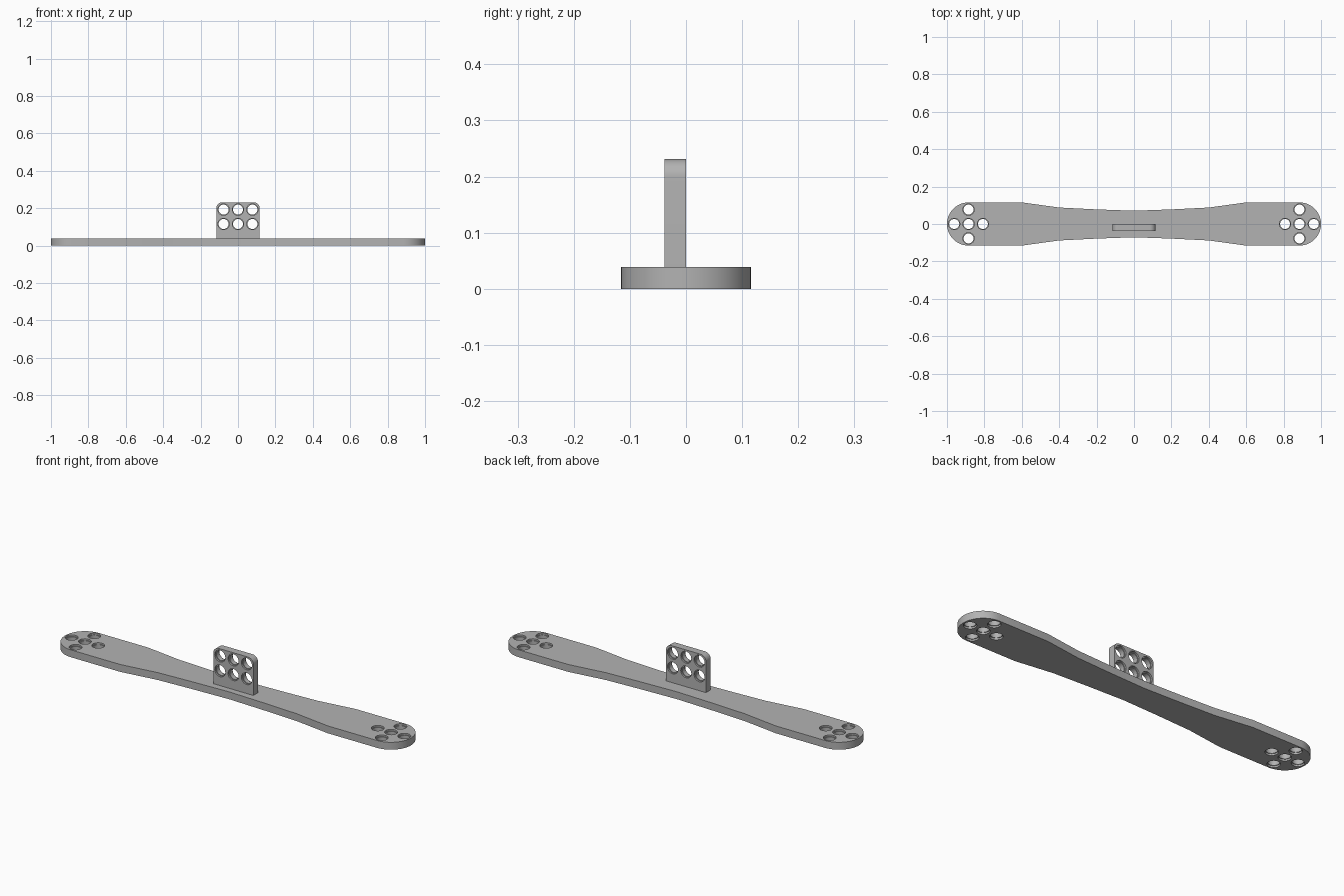
import bpy, bmesh, math
from mathutils import Matrix, Vector

cube = bpy.data.objects.get("Cube")
if cube:
    bpy.data.objects.remove(cube)

THICK = 0.0385      # plate thickness
PITCH = 0.077       # hole spacing
HALF = 0.1155       # half width of beam ends and bracket
BORE, RIM, RIM_DEPTH = 0.0265, 0.0305, 0.0085

grey = bpy.data.materials.new("plain grey")
grey.use_nodes = True
colour = (0.45, 0.45, 0.45, 1)
grey.diffuse_color = colour
grey.node_tree.nodes["Principled BSDF"].inputs["Base Color"].default_value = colour


def arc(cx, cy, r, start, end, steps):
    angles = [math.radians(start + (end - start) * i / steps) for i in range(steps + 1)]
    return [(cx + r * math.cos(a), cy + r * math.sin(a)) for a in angles]


def finish(name, bm):
    bmesh.ops.recalc_face_normals(bm, faces=bm.faces)
    mesh = bpy.data.meshes.new(name)
    bm.to_mesh(mesh)
    bm.free()
    obj = bpy.data.objects.new(name, mesh)
    bpy.context.collection.objects.link(obj)
    return obj


def slab(name, outline):
    """Extrude a flat outline upward by the plate thickness."""
    bm = bmesh.new()
    face = bm.faces.new([bm.verts.new((x, y, 0)) for x, y in outline])
    new = bmesh.ops.extrude_face_region(bm, geom=[face])["geom"]
    verts = [v for v in new if isinstance(v, bmesh.types.BMVert)]
    bmesh.ops.translate(bm, verts=verts, vec=(0, 0, THICK))
    obj = finish(name, bm)
    obj.data.materials.append(grey)
    return obj


def drill(obj, centres):
    """Cut counterbored holes through a slab, with a wider rim on both faces."""
    bm = bmesh.new()
    over = 0.01
    profile = [(0, -over), (RIM, -over), (RIM, RIM_DEPTH), (BORE, RIM_DEPTH),
               (BORE, THICK - RIM_DEPTH), (RIM, THICK - RIM_DEPTH),
               (RIM, THICK + over), (0, THICK + over)]
    for cx, cy in centres:
        verts = [bm.verts.new((cx + r, cy, z)) for r, z in profile]
        edges = [bm.edges.new(pair) for pair in zip(verts, verts[1:])]
        bmesh.ops.spin(bm, geom=verts + edges, cent=(cx, cy, 0), axis=(0, 0, 1),
                       angle=math.tau, steps=40, use_duplicate=False)
    bmesh.ops.remove_doubles(bm, verts=bm.verts, dist=1e-5)
    cutter = finish("hole_cutter", bm)
    cutter.hide_render = True
    mod = obj.modifiers.new("holes", 'BOOLEAN')
    mod.operation, mod.solver, mod.object = 'DIFFERENCE', 'EXACT', cutter
    bpy.ops.object.select_all(action='DESELECT')
    bpy.context.view_layer.objects.active = obj
    obj.select_set(True)
    bpy.ops.object.modifier_apply(modifier=mod.name)
    bpy.data.objects.remove(cutter)
    bpy.ops.object.shade_smooth_by_angle(angle=math.radians(25))


# Long beam with round ends and a narrowed waist
end_x = 1 - HALF
waist = [(0.6, HALF), (0.4, 0.088), (0.2, 0.078), (0, 0.071)]
right_top = waist[::-1]
top = [(x, y) for x, y in waist] + [(-x, y) for x, y in right_top[1:]]
outline = (arc(end_x, 0, HALF, -90, 90, 32) + top
           + arc(-end_x, 0, HALF, 90, 270, 32) + [(x, -y) for x, y in reversed(top)])
beam = slab("beam", outline)
cross = [(0, 0), (PITCH, 0), (-PITCH, 0), (0, PITCH), (0, -PITCH)]
drill(beam, [(side * end_x + x, y) for side in (-1, 1) for x, y in cross])

# Upright bracket with rounded top corners and six holes
height, corner = 0.1925, 0.031
plate = ([(-HALF, 0), (HALF, 0)]
         + arc(HALF - corner, height - corner, corner, 0, 90, 10)
         + arc(corner - HALF, height - corner, corner, 90, 180, 10))
bracket = slab("bracket", plate)
drill(bracket, [(x * PITCH, height - HALF / 3 + row * -PITCH)
                for x in (-1, 0, 1) for row in (0, 1)])
bracket.data.transform(Matrix.Translation((0, 0, THICK)) @ Matrix.Rotation(math.pi / 2, 4, 'X'))
